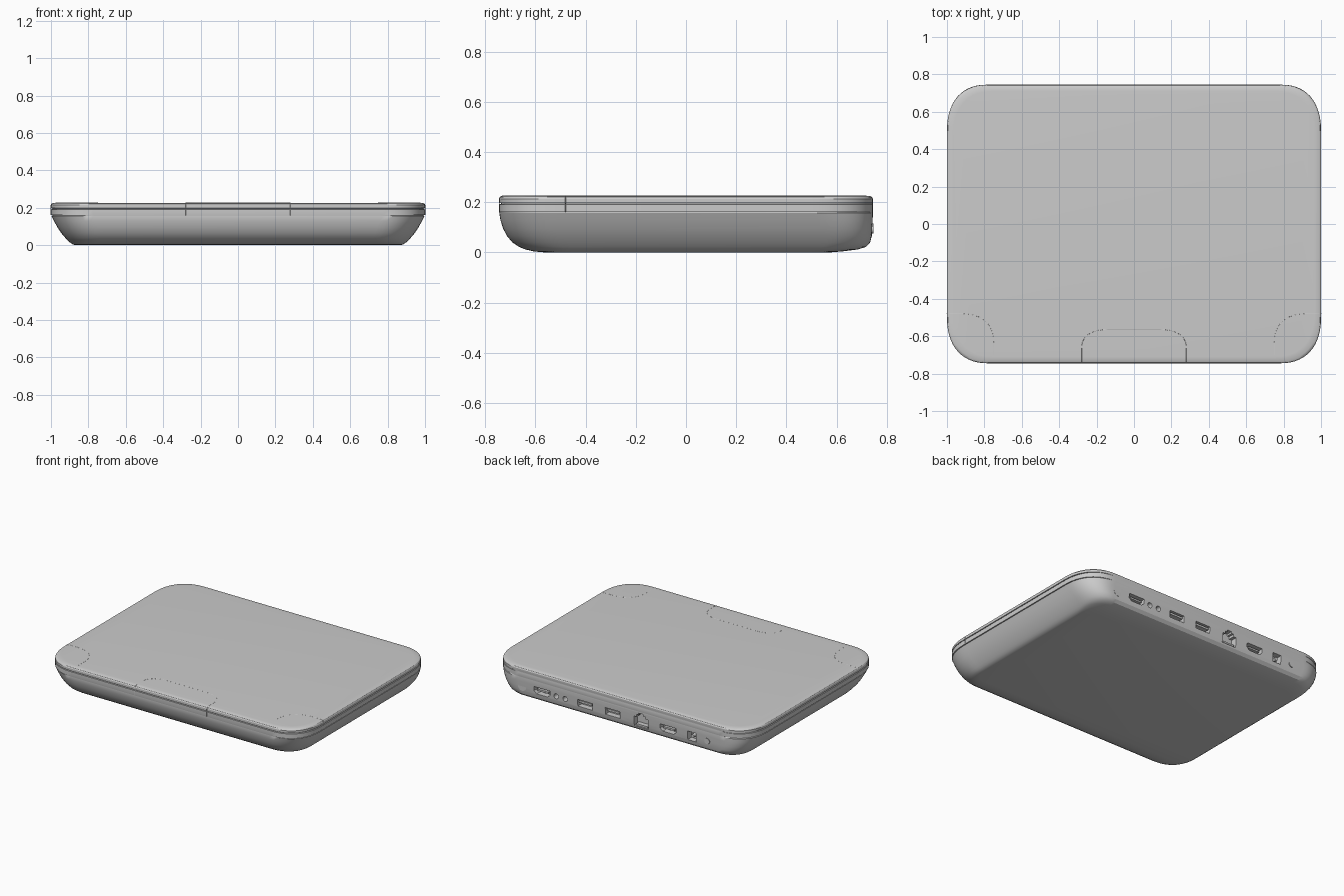
import bpy, bmesh
from math import sin, cos, pi

if "Cube" in bpy.data.objects:
    bpy.data.objects.remove(bpy.data.objects["Cube"])


def make_object(name, bm, smooth=True):
    bmesh.ops.recalc_face_normals(bm, faces=bm.faces)
    mesh = bpy.data.meshes.new(name)
    bm.to_mesh(mesh)
    bm.free()
    ob = bpy.data.objects.new(name, mesh)
    bpy.context.collection.objects.link(ob)
    activate(ob)
    if smooth:
        bpy.ops.object.shade_smooth_by_angle(angle=0.5)
    return ob


def activate(ob):
    bpy.ops.object.select_all(action='DESELECT')
    ob.select_set(True)
    bpy.context.view_layer.objects.active = ob


def arc(n, power=2.35):
    # quarter superellipse from (1, 0) to (0, 1)
    return [(max(cos(pi / 2 * i / n), 0) ** (2 / power),
             sin(pi / 2 * i / n) ** (2 / power)) for i in range(n + 1)]


def outline(z, hx, yf, yb, rf, rb):
    # rounded rectangle with separate front and back corner sizes
    a = arc(14)
    back = [(hx - rb * .9 * (1 - c), yb - rb * (1 - s)) for c, s in a]
    front = [(hx - rf * .9 * (1 - c), yf + rf * (1 - s)) for c, s in a]
    right = front[::-1] + back
    return [(x, y, z) for x, y in right] + [(-x, y, z) for x, y in right[::-1]]


def box(bm, x, y, z, sx, sy, sz):
    vs = bmesh.ops.create_cube(bm, size=1)['verts']
    bmesh.ops.scale(bm, vec=(sx, sy, sz), verts=vs)
    bmesh.ops.translate(bm, vec=(x, y, z), verts=vs)


def prism(bm, pts, y0, y1):
    # extrude an xz polygon along y
    a = [bm.verts.new((x, y0, z)) for x, z in pts]
    b = [bm.verts.new((x, y1, z)) for x, z in pts]
    bm.faces.new(a)
    bm.faces.new(b[::-1])
    for i in range(len(a)):
        j = (i + 1) % len(a)
        bm.faces.new((a[i], b[i], b[j], a[j]))


def circle(x, z, r, n=20):
    return [(x + r * cos(2 * pi * i / n), z + r * sin(2 * pi * i / n)) for i in range(n)]


# body: tub, seam lines and lid as one loft of outlines
# z, half width, front y, back y, front corner, back corner
rings = [
    (0, .865, -.56, .57, .13, .12),
    (.004, .882, -.605, .62, .15, .14),
    (.012, .895, -.64, .685, .18, .16),
    (.022, .907, -.665, .717, .20, .17),
    (.040, .924, -.692, .734, .22, .18),
    (.065, .945, -.713, .740, .235, .19),
    (.095, .965, -.729, .742, .245, .20),
    (.13, .984, -.740, .744, .25, .22),
    (.157, .997, -.744, .745, .25, .24),
    (.158, .993, -.744, .745, .25, .24),
    (.161, .993, -.745, .745, .25, .25),
    (.162, 1.0, -.745, .745, .25, .25),
    (.192, 1.0, -.745, .745, .25, .25),
    (.193, .992, -.737, .745, .25, .25),
    (.197, .992, -.737, .745, .25, .25),
    (.198, 1.0, -.745, .745, .25, .25),
    (.214, 1.0, -.745, .745, .25, .25),
    (.221, .996, -.741, .741, .25, .25),
    (.225, .988, -.733, .733, .245, .245),
    (.227, .965, -.71, .71, .24, .24)]
bm = bmesh.new()
loops = [[bm.verts.new(p) for p in outline(*r)] for r in rings]
for lo, hi in zip(loops, loops[1:]):
    for i in range(len(lo)):
        j = (i + 1) % len(lo)
        bm.faces.new((lo[i], lo[j], hi[j], hi[i]))
bm.faces.new(loops[0][::-1])
bm.faces.new(loops[-1])
body = make_object("body", bm)

# port openings in the back
Y0, Y1 = .70, .80
Z = .095
cut = bmesh.new()
tongues = bmesh.new()
for x in (.60, -.38):                      # display ports with chamfered lower corners
    prism(cut, [(x - .062, Z + .024), (x + .062, Z + .024), (x + .062, Z - .006),
                (x + .042, Z - .024), (x - .042, Z - .024), (x - .062, Z - .006)], Y0, Y1)
    box(tongues, x, .714, Z + .002, .09, .04, .012)
for x in (.265, .05):                      # flat data ports
    box(cut, x, .75, Z, .115, .10, .048)
    box(tongues, x, .716, Z + .009, .10, .04, .014)
x = -.17                                   # network port with stepped keyway
prism(cut, [(x - .055, Z - .045), (x + .055, Z - .045), (x + .055, Z + .025),
            (x + .033, Z + .025), (x + .033, Z + .042), (x + .017, Z + .042),
            (x + .017, Z + .055), (x - .017, Z + .055), (x - .017, Z + .042),
            (x - .033, Z + .042), (x - .033, Z + .025), (x - .055, Z + .025)], Y0, Y1)
box(tongues, x, .714, Z - .035, .09, .04, .012)
box(cut, -.565, .75, Z, .066, .10, .062)   # square power socket
prism(tongues, circle(-.565, Z, .012), .69, .735)
for x in (.49, .42):                       # audio jacks
    prism(cut, circle(x, Z, .018), Y0, Y1)
cutter = make_object("port_cutter", cut, False)
cutter.hide_render = True
mod = body.modifiers.new("ports", 'BOOLEAN')
mod.operation = 'DIFFERENCE'
mod.solver = 'EXACT'
mod.object = cutter
activate(body)
bpy.ops.object.modifier_apply(modifier=mod.name)
bpy.data.objects.remove(cutter)
make_object("port_tongues", tongues, False)

# button and lock plate on the back
bm = bmesh.new()
prism(bm, circle(-.685, Z, .02), .72, .747)
make_object("power_button", bm)
bm = bmesh.new()
prism(bm, circle(.755, Z, .032, 28), .69, .742)
make_object("lock_plate", bm)


# fine seam lines on the lid
def seam(name, paths):
    curve = bpy.data.curves.new(name, 'CURVE')
    curve.dimensions = '3D'
    curve.bevel_depth = .0013
    curve.bevel_resolution = 0
    for pts in paths:
        sp = curve.splines.new('POLY')
        sp.points.add(len(pts) - 1)
        for p, co in zip(sp.points, pts):
            p.co = (*co, 1)
    ob = bpy.data.objects.new(name, curve)
    bpy.context.collection.objects.link(ob)


T = .2265
drop = [(-.745, .160), (-.745, .214), (-.741, .221), (-.733, .225), (-.71, T)]
half = [(.28, y, z) for y, z in drop]
half += [(.14 + .14 * c, -.665 + .10 * s, T) for c, s in arc(10)]
seam("center_seam", [half + [(-x, y, z) for x, y, z in half[::-1]]])

corner = [(1, -.48, .162), (1, -.48, .214), (.996, -.48, .221), (.988, -.48, .225), (.965, -.48, T)]
corner += [(.92 - .17 * c, -.64 + .16 * s, T) for c, s in arc(10)[::-1]]
corner += [(.75, -.70, T)]
seam("corner_seams", [corner, [(-x, y, z) for x, y, z in corner]])
